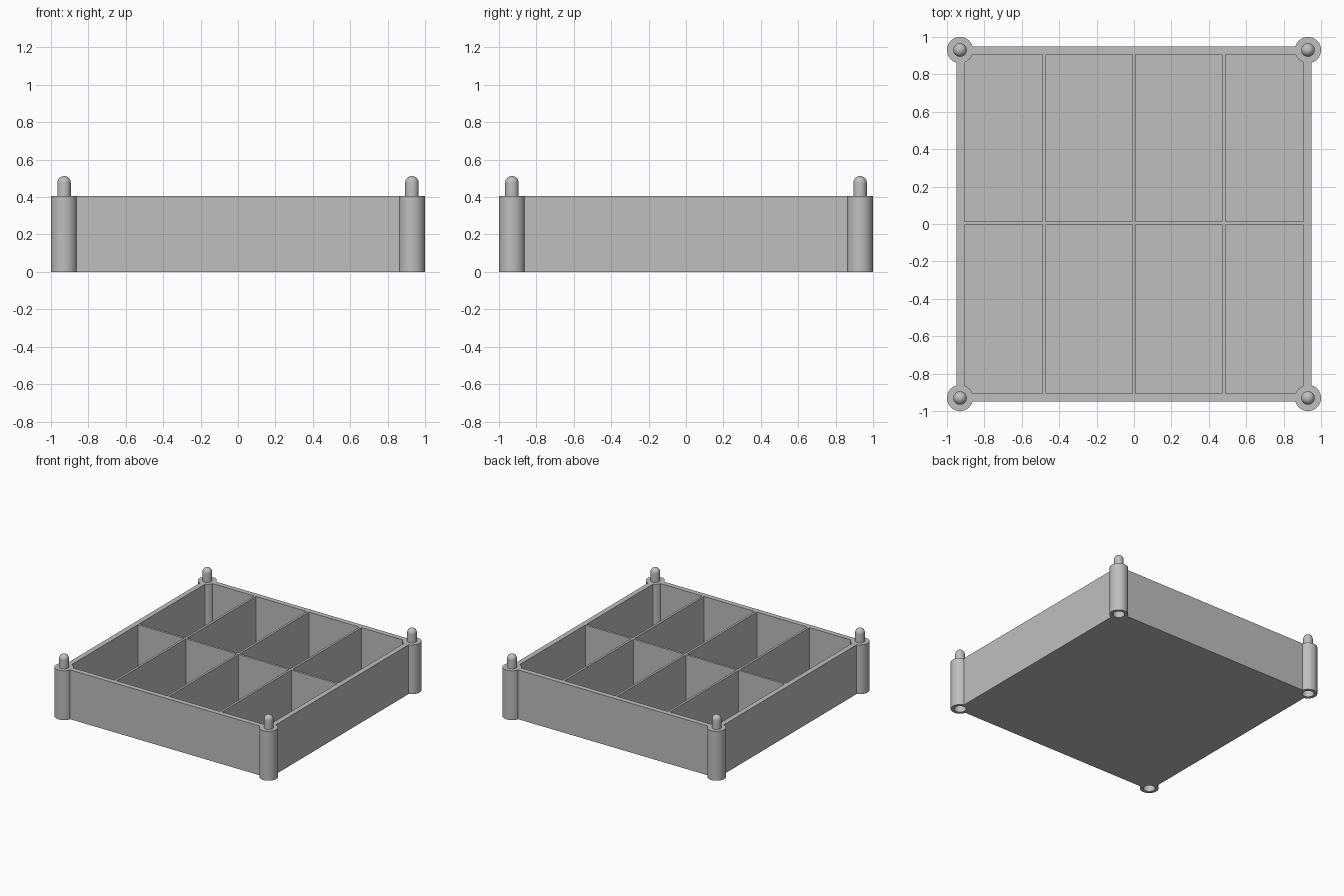
import bpy, bmesh, math
from mathutils import Matrix, Vector

cube = bpy.data.objects.get("Cube")
if cube:
    bpy.data.objects.remove(cube, do_unlink=True)

HEIGHT, FLOOR = 0.405, 0.02
OUTER, INNER = 0.948, 0.906
DIVIDER = 0.018
POST_POS, POST_R = 0.93, 0.07
PIN_R, PIN_TOP = 0.036, 0.512
SOCKET_R, SOCKET_DEPTH = 0.045, 0.12

grey = bpy.data.materials.new("plain grey")
grey.use_nodes = True
colour = (0.52, 0.52, 0.52, 1)
grey.diffuse_color = colour
grey.node_tree.nodes["Principled BSDF"].inputs["Base Color"].default_value = colour


def add_object(name, bm):
    bmesh.ops.recalc_face_normals(bm, faces=bm.faces)
    mesh = bpy.data.meshes.new(name)
    bm.to_mesh(mesh)
    bm.free()
    mesh.materials.append(grey)
    obj = bpy.data.objects.new(name, mesh)
    bpy.context.collection.objects.link(obj)
    return obj


def add_box(bm, low, high):
    low, high = Vector(low), Vector(high)
    matrix = Matrix.Translation((low + high) / 2) @ Matrix.Diagonal((*(high - low), 1))
    bmesh.ops.create_cube(bm, size=1, matrix=matrix)


def cut(obj, cutter):
    # Apply a boolean difference, then drop the cutter
    mod = obj.modifiers.new("cut", 'BOOLEAN')
    mod.operation, mod.solver, mod.object = 'DIFFERENCE', 'EXACT', cutter
    bpy.ops.object.select_all(action='DESELECT')
    bpy.context.view_layer.objects.active = obj
    obj.select_set(True)
    bpy.ops.object.modifier_apply(modifier=mod.name)
    bpy.data.objects.remove(cutter, do_unlink=True)


def spans(dividers):
    # Open intervals between the inner walls and the dividers
    half = DIVIDER / 2
    starts = [-INNER] + [d + half for d in dividers]
    ends = [d - half for d in dividers] + [INNER]
    return list(zip(starts, ends))


corners = [(sx * POST_POS, sy * POST_POS) for sx in (-1, 1) for sy in (-1, 1)]

# Tray block hollowed into eight compartments
bm = bmesh.new()
add_box(bm, (-OUTER, -OUTER, 0), (OUTER, OUTER, HEIGHT))
tray = add_object("divided_tray", bm)

bm = bmesh.new()
for x0, x1 in spans([-0.479, 0, 0.479]):
    for y0, y1 in spans([0.004]):
        add_box(bm, (x0, y0, FLOOR), (x1, y1, HEIGHT + 0.1))
cells = add_object("cell_cutter", bm)
cells.hide_render = True
cut(tray, cells)

# Tray corners cleared for the posts
bm = bmesh.new()
for x, y in corners:
    bmesh.ops.create_cone(bm, cap_ends=True, segments=48, radius1=POST_R - 0.003,
                          radius2=POST_R - 0.003, depth=2,
                          matrix=Matrix.Translation((x, y, 0)))
clearance = add_object("corner_cutter", bm)
clearance.hide_render = True
cut(tray, clearance)

# Corner posts: socket below, domed pin on top, turned from one profile
profile = [(0, SOCKET_DEPTH), (SOCKET_R, SOCKET_DEPTH), (SOCKET_R, 0),
           (POST_R, 0), (POST_R, HEIGHT), (PIN_R, HEIGHT)]
for i in range(9):
    a = math.pi / 2 * i / 8
    profile.append((PIN_R * math.cos(a), PIN_TOP - PIN_R + PIN_R * math.sin(a)))
profile[-1] = (0, PIN_TOP)

names = ["back_right_post", "front_right_post", "back_left_post", "front_left_post"]
for name, (x, y) in zip(names, [(-POST_POS, POST_POS), (-POST_POS, -POST_POS),
                                (POST_POS, POST_POS), (POST_POS, -POST_POS)]):
    bm = bmesh.new()
    verts = [bm.verts.new((r, 0, z)) for r, z in profile]
    edges = [bm.edges.new(pair) for pair in zip(verts, verts[1:])]
    bmesh.ops.spin(bm, geom=verts + edges, cent=(0, 0, 0), axis=(0, 0, 1),
                   angle=math.tau, steps=48, use_merge=True)
    bmesh.ops.remove_doubles(bm, verts=bm.verts, dist=0.0001)
    post = add_object(name, bm)
    post.location = (x, y, 0)
    bpy.ops.object.select_all(action='DESELECT')
    bpy.context.view_layer.objects.active = post
    post.select_set(True)
    bpy.ops.object.shade_smooth_by_angle(angle=math.radians(35))
